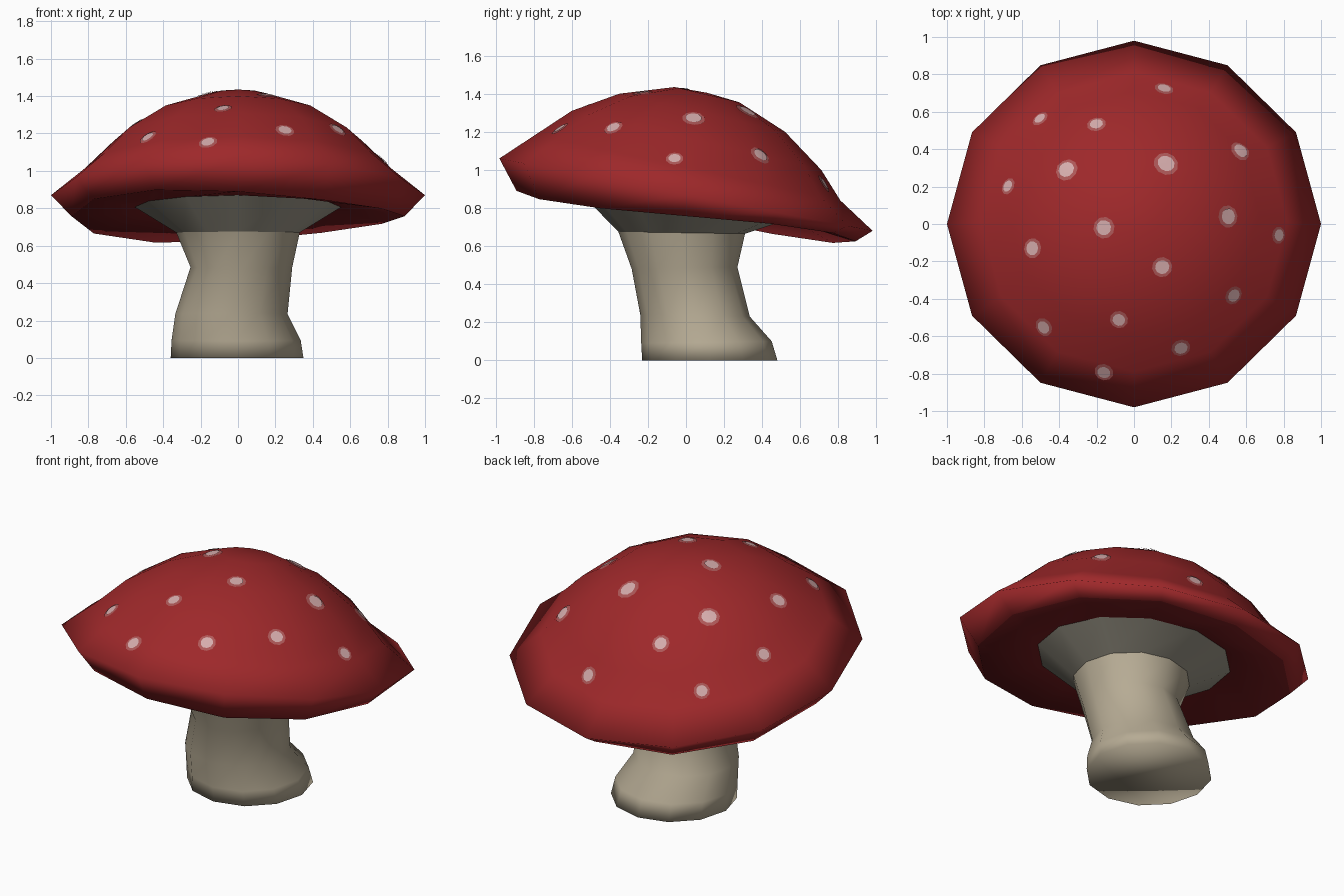
import bpy, bmesh, math
from mathutils import Vector
from mathutils.bvhtree import BVHTree

if "Cube" in bpy.data.objects:
    bpy.data.objects.remove(bpy.data.objects["Cube"])

SIDES = 12


def material(name, rgb):
    lin = [((c / 255 + 0.055) / 1.055) ** 2.4 for c in rgb]
    m = bpy.data.materials.new(name)
    m.diffuse_color = (*lin, 1)
    m.use_nodes = True
    m.node_tree.nodes["Principled BSDF"].inputs["Base Color"].default_value = m.diffuse_color
    return m


RED = material("cap red", (158, 40, 42))
DARK_RED = material("underside dark red", (122, 29, 32))
CREAM = material("stem cream", (182, 171, 148))
GREY = material("gill grey", (158, 153, 138))
WHITE = material("spot pale", (213, 172, 172))
PINK = material("spot halo pink", (174, 88, 88))


def finish(bm, name, mats):
    me = bpy.data.meshes.new(name)
    for f in bm.faces:
        f.smooth = True
    bm.to_mesh(me)
    ob = bpy.data.objects.new(name, me)
    bpy.context.collection.objects.link(ob)
    for m in mats:
        me.materials.append(m)
    return ob


def loft(rings, start_cap=False, apex=None):
    """Each ring: x centre, x radius, (y, z) at front, (y, z) at back, twist."""
    bm = bmesh.new()
    loops = []
    for cx, rx, (y0, z0), (y1, z1), twist in rings:
        loop = []
        for i in range(SIDES):
            a = math.tau * i / SIDES
            c, s = math.cos(a), math.sin(a)
            loop.append(bm.verts.new((cx + rx * c,
                                      (y0 + y1) / 2 + (y1 - y0) / 2 * s,
                                      (z0 + z1) / 2 + (z1 - z0) / 2 * s + twist * c * s)))
        loops.append(loop)
    for a, b in zip(loops, loops[1:]):
        for i in range(SIDES):
            j = (i + 1) % SIDES
            bm.faces.new((a[i], a[j], b[j], b[i]))
    if start_cap:
        bm.faces.new(loops[0][::-1])
    if apex:
        top = bm.verts.new(apex)
        for i in range(SIDES):
            bm.faces.new((loops[-1][i], loops[-1][(i + 1) % SIDES], top))
    bm.normal_update()
    return bm


# Tilted cap: underside, wavy lip, rim, dome
bm = loft([
    (0, 0.54, (-0.54, 0.87), (0.54, 0.745), 0),
    (0, 0.89, (-0.89, 0.89), (0.89, 0.625), 0.06),
    (0, 1.00, (-0.98, 1.06), (0.98, 0.68), 0),
    (0, 0.82, (-0.79, 1.185), (0.81, 0.84), 0),
    (0, 0.67, (-0.60, 1.31), (0.71, 1.00), 0),
    (0, 0.446, (-0.35, 1.40), (0.52, 1.20), 0),
    (0, 0.175, (-0.06, 1.435), (0.28, 1.355), 0),
], apex=(0, 0.11, 1.405))
bm.faces.ensure_lookup_table()
for f in bm.faces[:SIDES]:
    f.material_index = 1
surface = BVHTree.FromBMesh(bm)
finish(bm, "cap", [RED, DARK_RED])

# Flared gill collar between stem and cap
bm = loft([
    (0, 0.33, (-0.355, 0.675), (0.31, 0.665), 0),
    (0, 0.56, (-0.55, 0.875), (0.56, 0.748), 0),
])
finish(bm, "gill_collar", [GREY])

# Crooked stem with swollen foot
bm = loft([
    (-0.005, 0.355, (-0.23, 0.0), (0.48, 0.0), 0),
    (-0.01, 0.345, (-0.235, 0.09), (0.45, 0.10), 0),
    (-0.035, 0.30, (-0.24, 0.24), (0.335, 0.23), 0),
    (0.018, 0.272, (-0.285, 0.48), (0.27, 0.49), 0),
    (0, 0.33, (-0.355, 0.675), (0.31, 0.665), 0),
], start_cap=True)
finish(bm, "stem", [CREAM])

# Spots: thin discs laid on the dome (x, y, radius)
SPOTS = [
    (0.16, 0.72, 0.04), (-0.5, 0.56, 0.036), (-0.2, 0.53, 0.04),
    (-0.67, 0.2, 0.036), (-0.36, 0.29, 0.048), (0.17, 0.32, 0.052),
    (0.57, 0.39, 0.045), (-0.16, -0.02, 0.045), (0.5, 0.04, 0.047),
    (-0.54, -0.13, 0.042), (0.77, -0.06, 0.036), (0.15, -0.23, 0.042),
    (-0.48, -0.55, 0.04), (-0.08, -0.51, 0.038), (0.53, -0.38, 0.04),
    (0.25, -0.66, 0.04), (-0.16, -0.79, 0.04)]
bm = bmesh.new()
for x, y, r in SPOTS:
    hit, n, _, _ = surface.ray_cast(Vector((x, y, 3)), Vector((0, 0, -1)))
    u = n.orthogonal().normalized()
    v = n.cross(u)
    for scale, lift, mat in ((1.3, 0.004, 1), (0.9, 0.008, 0)):
        centre = bm.verts.new(hit + n * lift)
        edge = []
        for i in range(10):
            a = math.tau * i / 10
            p = hit + (u * math.cos(a) + v * math.sin(a)) * r * scale
            q, qn, _, _ = surface.find_nearest(p)
            edge.append(bm.verts.new(q + qn * lift))
        for i in range(10):
            f = bm.faces.new((centre, edge[i], edge[(i + 1) % 10]))
            f.material_index = mat
bm.normal_update()
finish(bm, "cap_spots", [WHITE, PINK])
